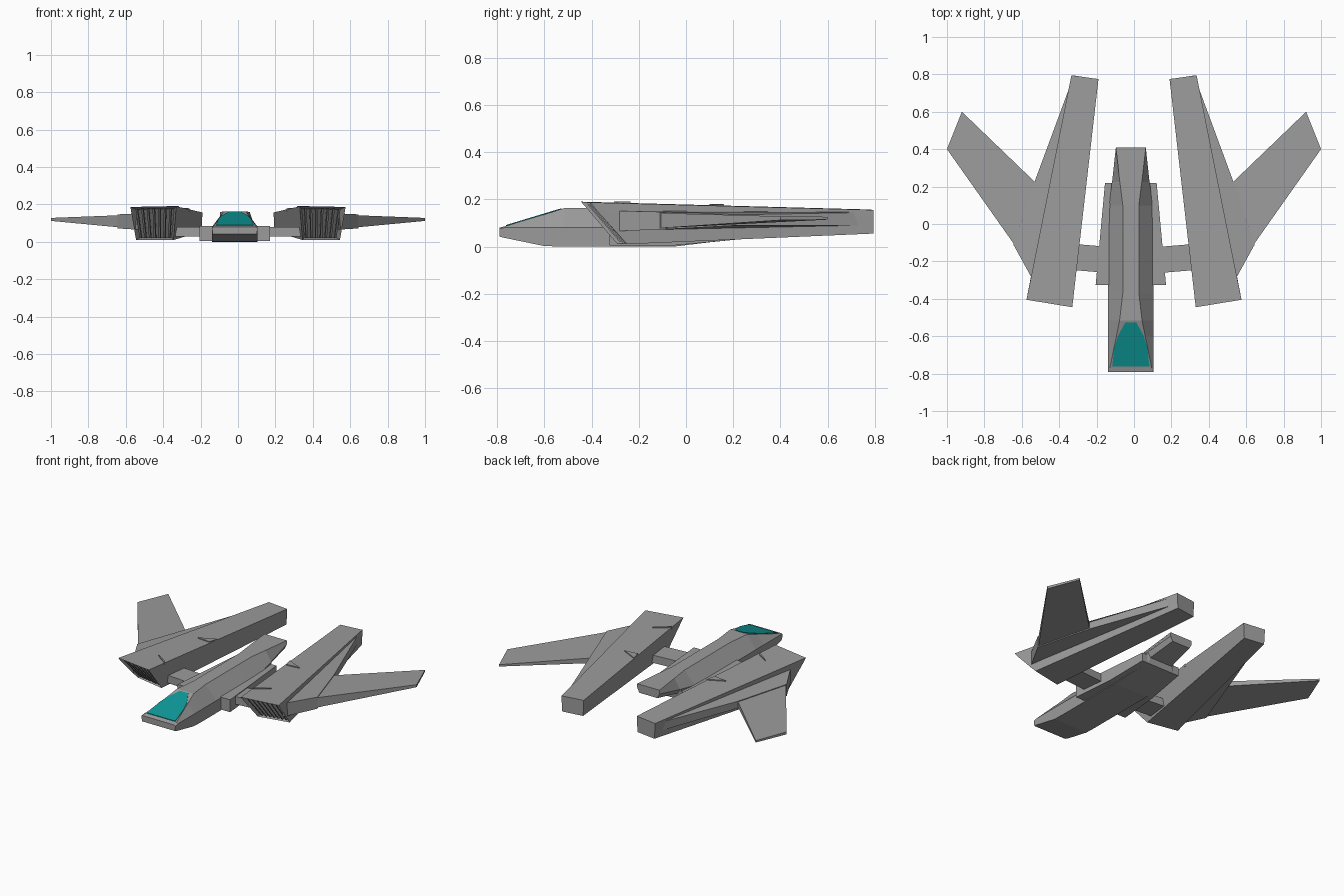
import bpy, bmesh
from mathutils import Vector

if "Cube" in bpy.data.objects:
    bpy.data.objects.remove(bpy.data.objects["Cube"])


def material(name, col):
    m = bpy.data.materials.new(name)
    m.diffuse_color = (*col, 1)
    m.use_nodes = True
    m.node_tree.nodes["Principled BSDF"].inputs["Base Color"].default_value = m.diffuse_color
    return m


GREY = material("hull grey", (0.33, 0.33, 0.33))
TEAL = material("canopy teal", (0.004, 0.31, 0.31))
CX = -0.017  # the fuselage sits slightly off centre


def loft(name, sections, mat=GREY, mirror=False, inset=0.0, push=(0, 0, 0)):
    """Join equal-length point rings; optionally sink the first cap."""
    bm = bmesh.new()
    rings = [[bm.verts.new(p) for p in s] for s in sections]
    n = len(rings[0])
    for a, b in zip(rings, rings[1:]):
        for i in range(n):
            j = (i + 1) % n
            bm.faces.new((a[i], a[j], b[j], b[i]))
    cap = bm.faces.new(rings[0])
    bm.faces.new(rings[-1])
    bmesh.ops.recalc_face_normals(bm, faces=bm.faces[:])
    if inset:
        bmesh.ops.inset_region(bm, faces=[cap], thickness=inset, use_even_offset=True)
        bmesh.ops.translate(bm, verts=cap.verts[:], vec=push)
    me = bpy.data.meshes.new(name)
    bm.to_mesh(me)
    bm.free()
    me.materials.append(mat)
    ob = bpy.data.objects.new(name, me)
    bpy.context.collection.objects.link(ob)
    if mirror:
        ob.modifiers.new("mirror", "MIRROR")
    return ob


def hull_ring(y, bw, bz, mw, mz, tw, tz):
    half = [(bw, bz), (mw, mz), (tw, tz)]
    pts = half + [(-w, z) for w, z in reversed(half)]
    return [(CX + w, y, z) for w, z in pts]


# fuselage: wedge nose, ridge back, flared tail
loft("fuselage", [hull_ring(*s) for s in (
    (-0.79, 0.118, 0.042, 0.122, 0.075, 0.112, 0.08),
    (-0.77, 0.122, 0.037, 0.122, 0.08, 0.112, 0.085),
    (-0.60, 0.122, 0.002, 0.122, 0.08, 0.077, 0.136),
    (-0.515, 0.122, 0.0, 0.122, 0.08, 0.06, 0.163),
    (-0.37, 0.122, 0.0, 0.122, 0.08, 0.043, 0.163),
    (-0.05, 0.122, 0.0, 0.122, 0.08, 0.043, 0.163),
    (0.10, 0.11, 0.018, 0.115, 0.082, 0.043, 0.163),
    (0.22, 0.095, 0.030, 0.102, 0.10, 0.058, 0.162),
    (0.225, 0.08, 0.070, 0.10, 0.10, 0.059, 0.162),
    (0.41, 0.065, 0.105, 0.08, 0.135, 0.08, 0.16))],
    ).data.update()

# canopy: thin plate lying on the sloping nose
outline = [(-0.1, -0.762), (0.1, -0.762), (0.088, -0.66), (0.07, -0.6),
           (0.03, -0.527), (-0.03, -0.527), (-0.07, -0.6), (-0.088, -0.66)]
loft("canopy", [[(CX + x, y, 0.085 + 0.302 * (y + 0.77) + d) for x, y in outline]
                for d in (-0.004, 0.004)], TEAL)


# side blocks along the lower fuselage
def block_ring(y, w, z0, z1):
    return [(CX - w, y, z0), (CX + w, y, z0), (CX + w, y, z1), (CX - w, y, z1)]


loft("side_blocks", [block_ring(-0.325, 0.188, 0.005, 0.085),
                     block_ring(-0.05, 0.163, 0.005, 0.085),
                     block_ring(0.22, 0.138, 0.03, 0.085)])

# pylons joining the fuselage to the nacelles
loft("pylons", [[(x, -0.265 + k, 0.03), (x, -0.125 + k, 0.03),
                 (x, -0.125 + k, 0.08), (x, -0.265 + k, 0.08)]
                for x, k in ((0.1, 0), (0.34, 0.02))], mirror=True)

# nacelles with raked, hollow intakes
front = [(0.33, -0.445, 0.19), (0.575, -0.405, 0.187), (0.57, -0.38, 0.155),
         (0.545, -0.25, 0.01), (0.345, -0.29, 0.01)]
rear = [(0.19, 0.775, 0.157), (0.335, 0.795, 0.155), (0.335, 0.795, 0.13),
        (0.33, 0.795, 0.055), (0.195, 0.775, 0.055)]
loft("nacelles", [front, rear], mirror=True, inset=0.018, push=(-0.008, 0.07, 0))

# vertical intake bars
ti, to, bo, bi = (Vector(front[i]) for i in (0, 1, 3, 4))
for i in range(1, 8):
    t = i / 8
    top, bot = ti.lerp(to, t), bi.lerp(bo, t)
    top, bot = top.lerp(bot, 0.06), bot.lerp(top, 0.06)
    w, d = Vector((0.005, 0, 0)), Vector((-0.004, 0.04, 0))
    s = Vector((0, 0.012, 0))
    loft("intake_bar_%d" % i, [[p - w + s, p + w + s, p + w + d, p - w + d]
                               for p in (top, bot)], mirror=True)


# wing roots and swept wings
def wing_ring(fx, fy, f0, f1, rx, ry, r0, r1):
    return [(fx, fy, f0), (rx, ry, r0), (rx, ry, r1), (fx, fy, f1)]


root = wing_ring(0.535, -0.31, 0.065, 0.152, 0.325, 0.785, 0.09, 0.145)
hinge = wing_ring(0.645, -0.11, 0.072, 0.147, 0.53, 0.23, 0.09, 0.135)
blade = wing_ring(0.64, -0.11, 0.078, 0.142, 0.525, 0.22, 0.097, 0.13)
tip = wing_ring(1.0, 0.40, 0.112, 0.128, 0.92, 0.60, 0.114, 0.126)
loft("wing_roots", [root, hinge], mirror=True)
loft("wings", [blade, tip], mirror=True)

# small wedge fairings on top of the nacelles
for name, pts in (("rear_fairings", [(0.26, 0.16), (0.365, 0.11), (0.275, 0.10)]),
                  ("front_fairings", [(0.405, -0.235), (0.39, -0.25), (0.315, -0.305), (0.33, -0.28)])):
    loft(name, [[(x, y, 0.1785 - 0.027 * y + d) for x, y in pts]
                for d in (-0.012, 0.005)], mirror=True)
